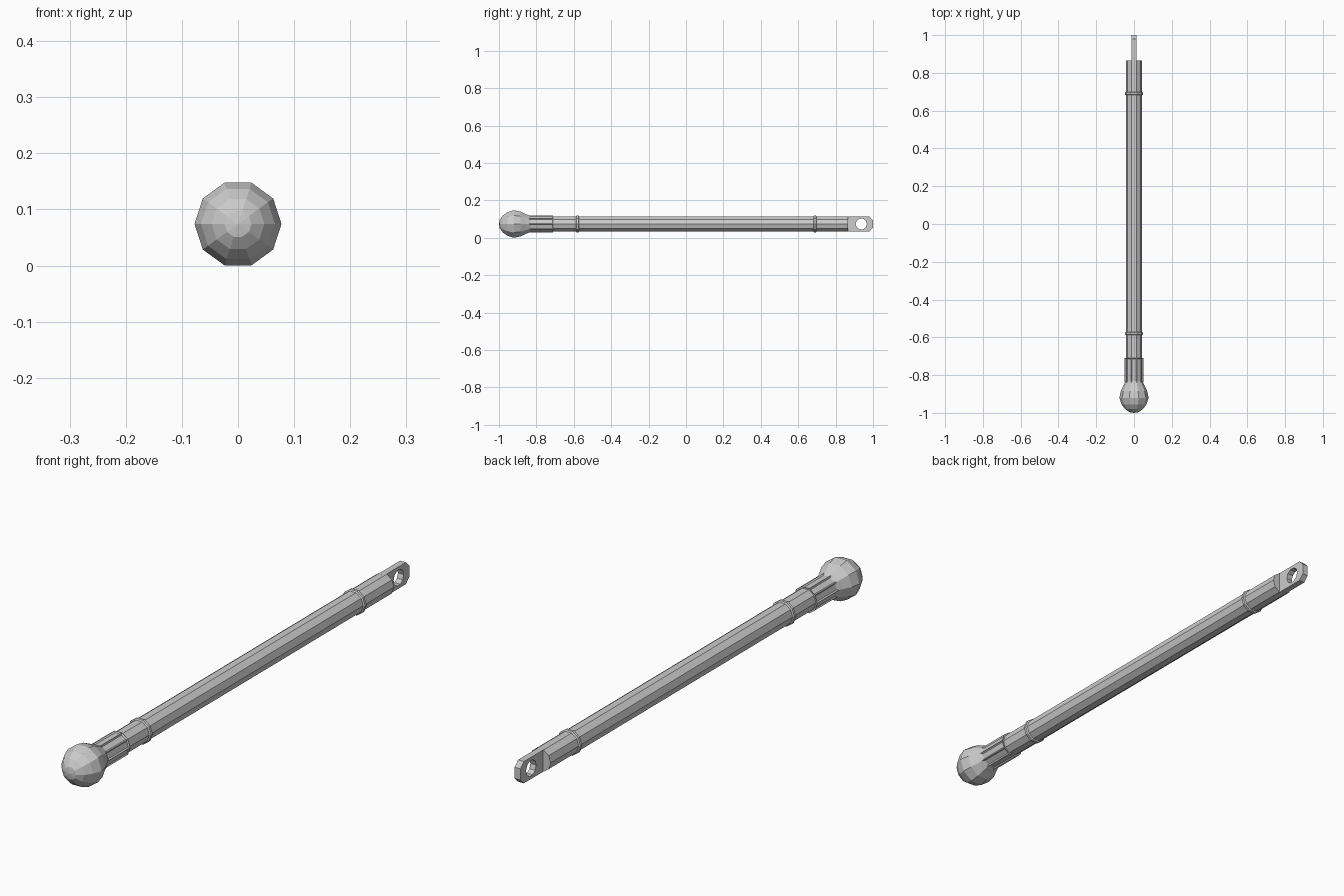
import bpy, bmesh
from math import sin, cos, pi

if "Cube" in bpy.data.objects:
    bpy.data.objects.remove(bpy.data.objects["Cube"])

SIDES, ZC = 10, 0.074


def lathe(name, profile, closed=False, recess=0.0):
    """Ten-sided solid around the long y axis from (y, radius) points."""
    bm = bmesh.new()
    rings = []
    for y, r in profile:
        n = SIDES if r > 0 else 1
        rings.append([bm.verts.new((r * cos(2 * pi * i / SIDES), y,
                                    ZC + r * sin(2 * pi * i / SIDES))) for i in range(n)])
    pairs = list(zip(rings, rings[1:]))
    if closed:
        pairs.append((rings[-1], rings[0]))
    for a, b in pairs:
        for i in range(SIDES):
            j = (i + 1) % SIDES
            q = [a[i % len(a)], a[j % len(a)], b[j % len(b)], b[i % len(b)]]
            bm.faces.new(list(dict.fromkeys(q)))
    if not closed:
        for ring in (rings[0], rings[-1]):
            if len(ring) > 1:
                bm.faces.new(ring)
    bmesh.ops.recalc_face_normals(bm, faces=bm.faces)
    if recess:
        long_faces = [f for f in bm.faces if len(f.verts) == 4 and abs(f.normal.y) < 0.1]
        bmesh.ops.inset_individual(bm, faces=long_faces, thickness=0.007)
        for f in long_faces:
            shift = f.normal * -recess
            for v in f.verts:
                v.co += shift
    mesh = bpy.data.meshes.new(name)
    bm.to_mesh(mesh)
    bm.free()
    ob = bpy.data.objects.new(name, mesh)
    bpy.context.collection.objects.link(ob)
    return ob


# Main rod
lathe("shaft", [(-0.84, 0.043), (0.865, 0.043)])

# Ball with a neck tapering into the rod
lathe("ball_knob", [(-1.0, 0), (-0.996, 0.024), (-0.98, 0.047), (-0.955, 0.066),
                    (-0.92, 0.0775), (-0.885, 0.07), (-0.855, 0.055), (-0.825, 0.042)])

# Collar with long recessed panels
lathe("slotted_collar", [(-0.84, 0.049), (-0.71, 0.049)], recess=0.004)

# Thin raised bands
for name, y in (("front_band", -0.58), ("rear_band", 0.69)):
    lathe(name, [(y - 0.009, 0.042), (y - 0.005, 0.048), (y + 0.005, 0.048), (y + 0.009, 0.042)])

# Flat end tab with chamfered corners and a through hole
outline = [(0.85, -0.041), (0.98, -0.041), (1.0, -0.021),
           (1.0, 0.021), (0.98, 0.041), (0.85, 0.041)]
hole = [(0.937 + 0.03 * cos(2 * pi * i / SIDES), 0.03 * sin(2 * pi * i / SIDES))
        for i in range(SIDES)]
curve = bpy.data.curves.new("hanging_tab", "CURVE")
curve.dimensions = "2D"
curve.fill_mode = "BOTH"
curve.extrude = 0.012
for loop in (outline, hole):
    s = curve.splines.new("POLY")
    s.points.add(len(loop) - 1)
    for p, (y, z) in zip(s.points, loop):
        p.co = (y, z, 0, 1)
    s.use_cyclic_u = True
tab = bpy.data.objects.new("hanging_tab", curve)
tab.rotation_euler = (pi / 2, 0, pi / 2)
tab.location.z = ZC
bpy.context.collection.objects.link(tab)
bpy.context.view_layer.objects.active = tab
tab.select_set(True)
bpy.ops.object.convert(target="MESH")
for poly in tab.data.polygons:
    poly.use_smooth = False
